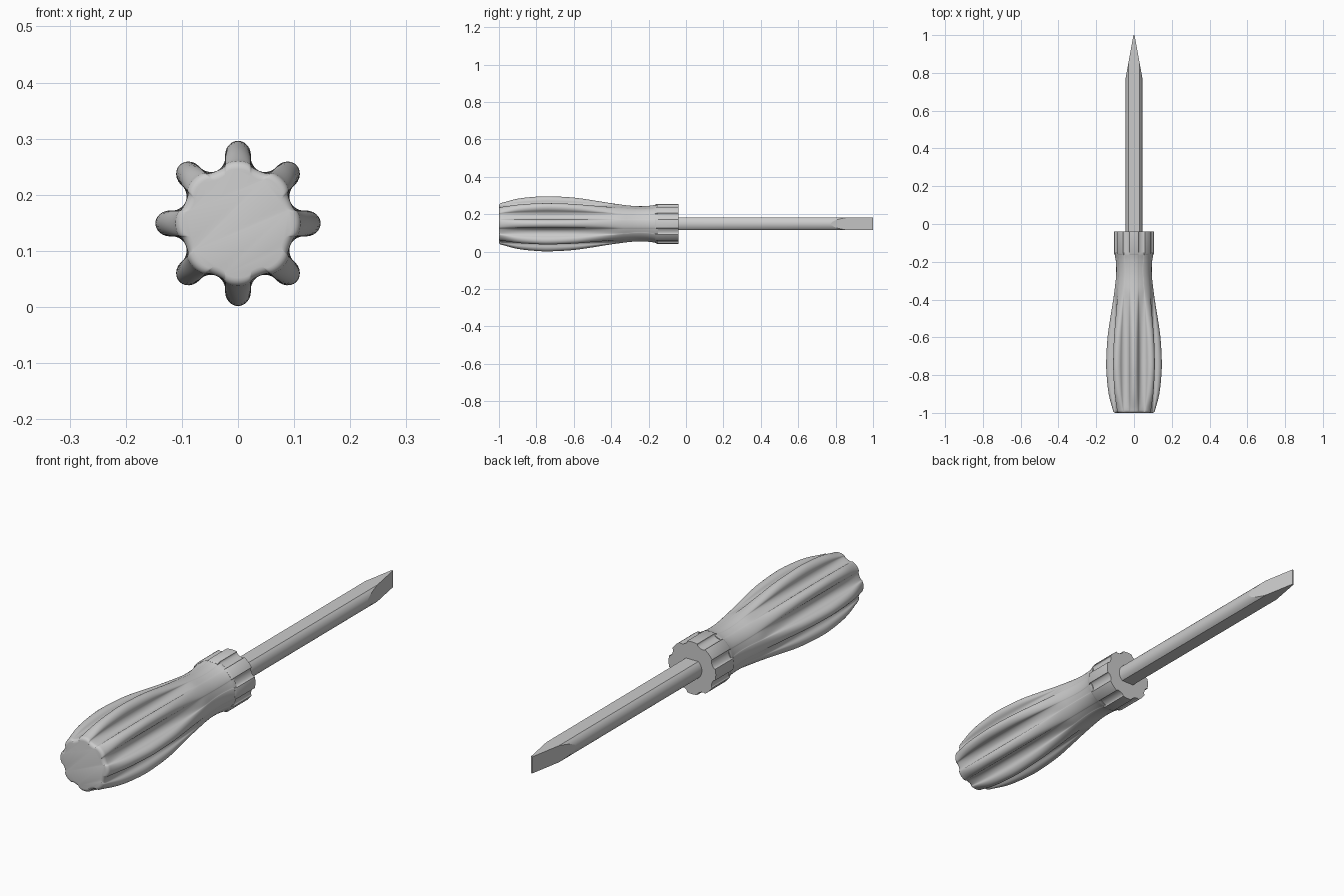
import bpy, bmesh, math
from mathutils import Vector

AXIS_Z = 0.149
RIBS = 8
VALLEY = 0.101        # radius at the bottom of the flutes
RIB_HALF = 0.023      # half width of a rib

old = bpy.data.objects.get("Cube")
if old:
    bpy.data.objects.remove(old)

grey = bpy.data.materials.new("light grey")
grey.use_nodes = True
grey.diffuse_color = (0.6, 0.6, 0.6, 1)
grey.node_tree.nodes["Principled BSDF"].inputs["Base Color"].default_value = (0.6, 0.6, 0.6, 1)


def finish(bm, name, angle):
    """Turn a bmesh into a shaded object lying along the y axis."""
    bmesh.ops.recalc_face_normals(bm, faces=bm.faces[:])
    mesh = bpy.data.meshes.new(name)
    bm.to_mesh(mesh)
    bm.free()
    mesh.materials.append(grey)
    obj = bpy.data.objects.new(name, mesh)
    obj.location.z = AXIS_Z
    bpy.context.collection.objects.link(obj)
    bpy.ops.object.select_all(action='DESELECT')
    obj.select_set(True)
    bpy.context.view_layer.objects.active = obj
    bpy.ops.object.shade_smooth_by_angle(angle=math.radians(angle))
    return obj


def loft(bm, rings):
    """Skin closed rings of points and cap both ends."""
    rows = [[bm.verts.new(p) for p in ring] for ring in rings]
    for a, b in zip(rows, rows[1:]):
        for i in range(len(a)):
            j = (i + 1) % len(a)
            bm.faces.new((a[i], a[j], b[j], b[i]))
    bm.faces.new(rows[0])
    bm.faces.new(rows[-1])


def fluted_ring(y, radius, valley, crown):
    """Ring with rounded ribs of height crown and scooped flutes between."""
    base = radius - crown
    half = math.pi / RIBS
    steps = 7
    side = []
    for i in range(steps):
        t = math.pi / 2 * i / (steps - 1)
        r = base + crown * math.cos(t)
        side.append((math.asin(RIB_HALF * math.sin(t) / r), r))
    edge = side[-1][0]
    for i in range(1, steps):
        t = math.pi / 2 * i / (steps - 1)
        side.append((half - (half - edge) * math.cos(t),
                     valley + (base - valley) * (1 - math.sin(t))))
    sector = [(-a, r) for a, r in side[-2:0:-1]] + side
    return [Vector((r * math.sin(a + 2 * half * k), y, r * math.cos(a + 2 * half * k)))
            for k in range(RIBS) for a, r in sector]


def grip_ring(y, radius, inset=0.0):
    valley = min(VALLEY, radius - 0.002)
    crown = min(RIB_HALF, 0.5 * (radius - valley))
    return fluted_ring(y, radius - inset, valley - inset, crown)


def smooth_profile(points, steps):
    """Catmull-Rom curve through (y, radius) points."""
    pts = [Vector(p) for p in points]
    pts = [2 * pts[0] - pts[1]] + pts + [2 * pts[-1] - pts[-2]]
    out = []
    for a, b, c, d in zip(pts, pts[1:], pts[2:], pts[3:]):
        for i in range(steps):
            t = i / steps
            out.append(0.5 * (2 * b + (c - a) * t + (2 * a - 5 * b + 4 * c - d) * t ** 2
                              + (3 * b - a - 3 * c + d) * t ** 3))
    return out + [pts[-2]]


# Grip: rounded butt, swelling fluted body, narrow neck
bm = bmesh.new()
profile = [(-0.985, 0.112), (-0.9, 0.134), (-0.8, 0.145), (-0.72, 0.147), (-0.6, 0.14),
           (-0.5, 0.126), (-0.4, 0.11), (-0.3, 0.097), (-0.24, 0.094), (-0.19, 0.097),
           (-0.15, 0.105)]
fillet = 0.015
rings = []
for i in range(5):
    t = math.pi / 2 * i / 5
    rings.append(grip_ring(-0.985 - fillet * math.cos(t), profile[0][1],
                           fillet * (1 - math.sin(t))))
rings += [grip_ring(y, r) for y, r in smooth_profile(profile, 5)]
loft(bm, rings)
finish(bm, "grip", 35)

# Collar: straight notched ring in front of the neck
bm = bmesh.new()
loft(bm, [fluted_ring(y, r, 0.097, 0) for y, r in ((-0.165, 0.102), (-0.155, 0.107), (-0.04, 0.107))])
finish(bm, "collar", 30)

# Shaft: round bar with flat top and bottom, ground to a wedge tip
bm = bmesh.new()
bar, flat = 0.044, 0.034
corner = math.asin(flat / bar)
arc = [corner * (i / 6 - 1) for i in range(13)]
section = [(s * bar * math.cos(a), s * bar * math.sin(a)) for s in (1, -1) for a in arc]
loft(bm, [[Vector((x, y, z)) for x, z in section] for y in (-0.1, 1.0)])
tip_half, grind_start = 0.003, 0.775
for s in (1, -1):
    normal = Vector((s * (1 - grind_start), bar - tip_half, 0)).normalized()
    cut = bmesh.ops.bisect_plane(bm, geom=bm.verts[:] + bm.edges[:] + bm.faces[:],
                                 plane_co=(s * tip_half, 1.0, 0), plane_no=normal,
                                 clear_outer=True)
    rim = [e for e in cut["geom_cut"] if isinstance(e, bmesh.types.BMEdge)]
    bmesh.ops.edgeloop_fill(bm, edges=rim)
finish(bm, "shaft", 9.5)
